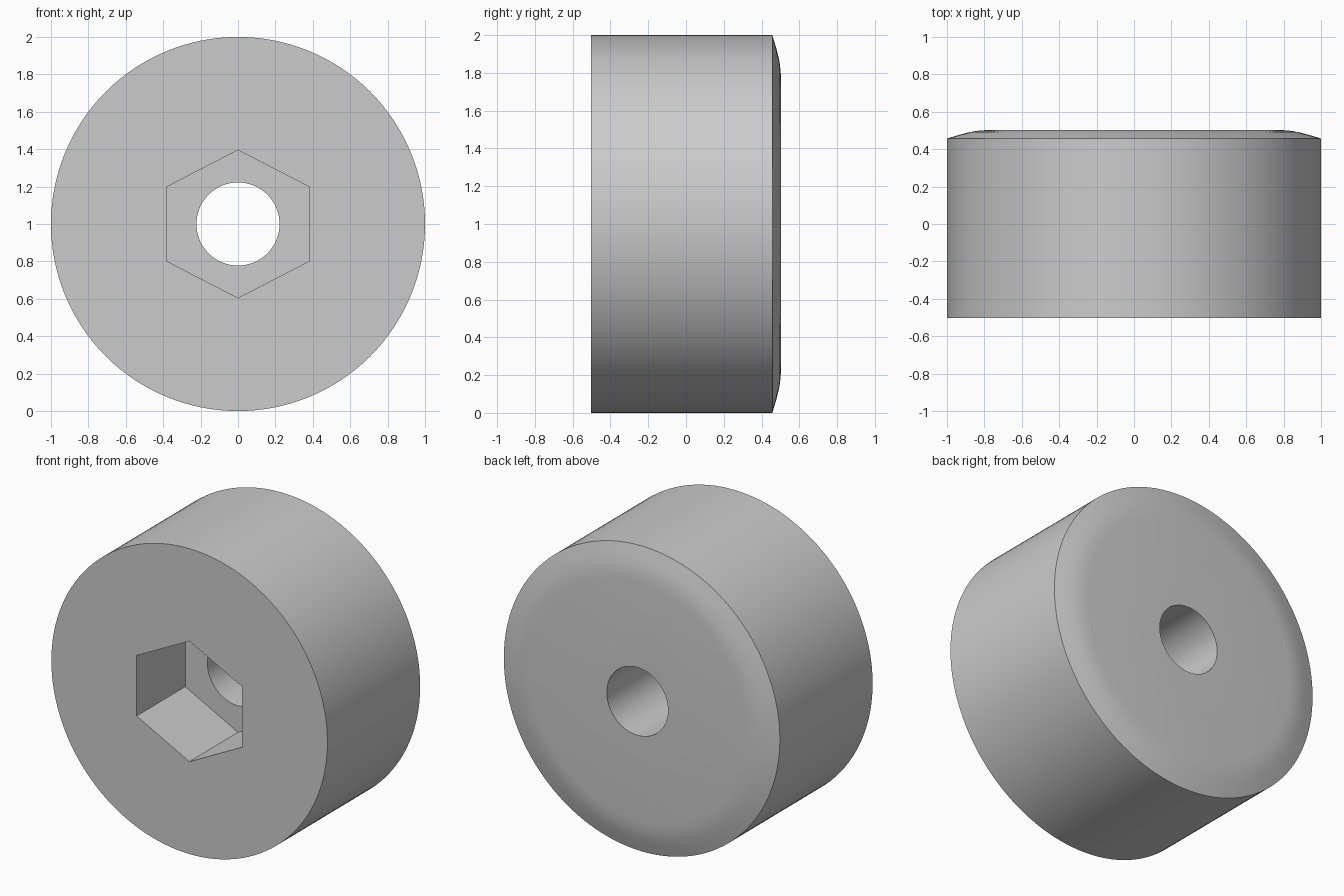
import bpy, bmesh, math

if "Cube" in bpy.data.objects:
    bpy.data.objects.remove(bpy.data.objects["Cube"])

N = 128


def make_object(name, rings):
    """Closed solid from a list of rings of (x, y, z), capped at both ends."""
    bm = bmesh.new()
    loops = [[bm.verts.new(p) for p in ring] for ring in rings]
    for a, b in zip(loops, loops[1:]):
        for i in range(len(a)):
            j = (i + 1) % len(a)
            bm.faces.new((a[i], a[j], b[j], b[i]))
    bm.faces.new(loops[0])
    bm.faces.new(loops[-1])
    bmesh.ops.recalc_face_normals(bm, faces=bm.faces)
    mesh = bpy.data.meshes.new(name)
    bm.to_mesh(mesh)
    bm.free()
    obj = bpy.data.objects.new(name, mesh)
    bpy.context.collection.objects.link(obj)
    return obj


def circle(r, y):
    return [(r * math.cos(2 * math.pi * i / N), y, 1 + r * math.sin(2 * math.pi * i / N))
            for i in range(N)]


def cut(target, cutter):
    cutter.hide_render = True
    mod = target.modifiers.new(cutter.name, 'BOOLEAN')
    mod.operation = 'DIFFERENCE'
    mod.solver = 'EXACT'
    mod.object = cutter
    bpy.context.view_layer.objects.active = target
    bpy.ops.object.modifier_apply(modifier=mod.name)
    bpy.data.objects.remove(cutter)


# Round body with softly crowned back edge
profile = [(1, -0.503), (1, 0.457), (0.93, 0.478), (0.88, 0.491), (0.84, 0.498), (0.78, 0.503)]
body = make_object("round_body", [circle(r, y) for r, y in profile])

# Hexagonal nut pocket in the front
hexagon = [(0, 0.395), (0.382, 0.198), (0.382, -0.198), (0, -0.395), (-0.382, -0.198), (-0.382, 0.198)]
cut(body, make_object("hex_pocket_cutter", [[(x, y, 1 + z) for x, z in hexagon] for y in (-0.8, 0.0)]))

# Bolt hole all the way through
cut(body, make_object("bolt_hole_cutter", [circle(0.222, y) for y in (-0.7, 0.8)]))

# Smooth round surfaces, crisp edges
bpy.ops.object.select_all(action='DESELECT')
body.select_set(True)
bpy.context.view_layer.objects.active = body
bpy.ops.object.shade_smooth_by_angle(angle=math.radians(30))
